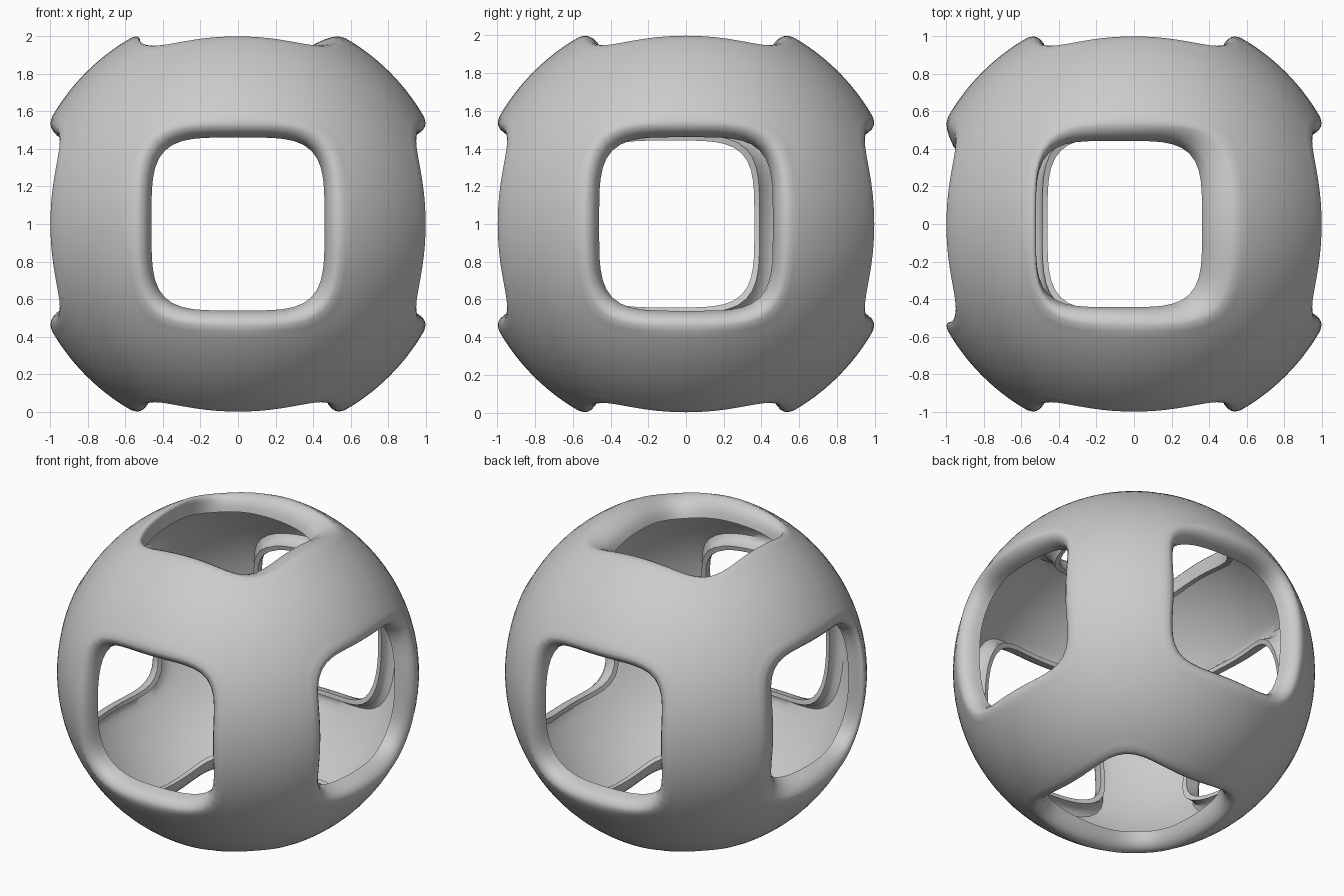
import bpy, bmesh
from math import cos, sin, pi, sqrt, hypot
from mathutils import Vector

if "Cube" in bpy.data.objects:
    bpy.data.objects.remove(bpy.data.objects["Cube"])

N = 64          # points around each opening
STEPS = 7       # rings between opening and neighbouring panel
R_OUT, R_IN = 1.142, 1.114
X, Y, Z = Vector((1, 0, 0)), Vector((0, 1, 0)), Vector((0, 0, 1))

# Panels: two in-plane axes, outward axis, sideways lean of the opening
panels = [
    (X, Z, -Y, 0), (Z, X, Y, 0), (Y, Z, X, 0),
    (-Y, Z, -X, 0.08), (X, Y, Z, -0.08), (X, -Y, -Z, 0),
]
# Lip cross-section: half width, height at mid side, share of lean
lip = [
    (0.57, 0.9895, 0), (0.54, 0.998, 0.05), (0.52, 0.995, 0.15),
    (0.50, 0.984, 0.35), (0.48, 0.96, 0.7), (0.467, 0.925, 0.9),
    (0.46, 0.885, 1.0), (0.488, 0.88, 1.0), (0.495, 0.92, 0.8),
    (0.51, 0.948, 0.5), (0.54, 0.964, 0.2), (0.57, 0.957, 0),
]


def rounded_square(t, power=4.2):
    c, s = cos(t), sin(t)
    k = (abs(c) ** power + abs(s) ** power) ** (-1 / power)
    return c * k, s * k


def lip_point(t, a, h, lean, share):
    x, y = rounded_square(t)
    r = hypot(a, h)
    if share:
        r += 0.012 * sin(2 * t) ** 2
    z = sqrt(r * r - (x * x + y * y) * a * a)
    if lean:
        a -= 0.018 * share
    return Vector((x * a + lean * share, y * a, z))


def edge_direction(t):
    c, s = cos(t), sin(t)
    k = max(abs(c), abs(s))
    return Vector((c / k, s / k, 1)).normalized()


def section(t, lean):
    """Outer skin, rolled inward lip and inner skin for one angle."""
    rim = [lip_point(t, a, h, lean, w) for a, h, w in lip]
    edge = edge_direction(t)
    first, last = rim[0].normalized(), rim[-1].normalized()
    outer = [edge.slerp(first, i / STEPS) * R_OUT for i in range(STEPS)]
    inner = [last.slerp(edge, i / STEPS) * R_IN for i in range(1, STEPS + 1)]
    return outer + rim + inner


# Hollow ball with six rounded square openings
bm = bmesh.new()
for u, v, n, lean in panels:
    rows = []
    for i in range(N):
        pts = section(2 * pi * i / N, lean)
        rows.append([bm.verts.new(u * p.x + v * p.y + n * p.z + Z) for p in pts])
    for i in range(N):
        a, b = rows[i], rows[(i + 1) % N]
        for j in range(len(a) - 1):
            bm.faces.new((a[j], b[j], b[j + 1], a[j + 1]))
bmesh.ops.remove_doubles(bm, verts=bm.verts, dist=1e-4)
bmesh.ops.recalc_face_normals(bm, faces=bm.faces)

mesh = bpy.data.meshes.new("hollow_ball")
bm.to_mesh(mesh)
bm.free()
ball = bpy.data.objects.new("hollow_ball", mesh)
bpy.context.collection.objects.link(ball)
bpy.context.view_layer.objects.active = ball
ball.select_set(True)
bpy.ops.object.shade_smooth_by_angle(angle=pi / 4)
